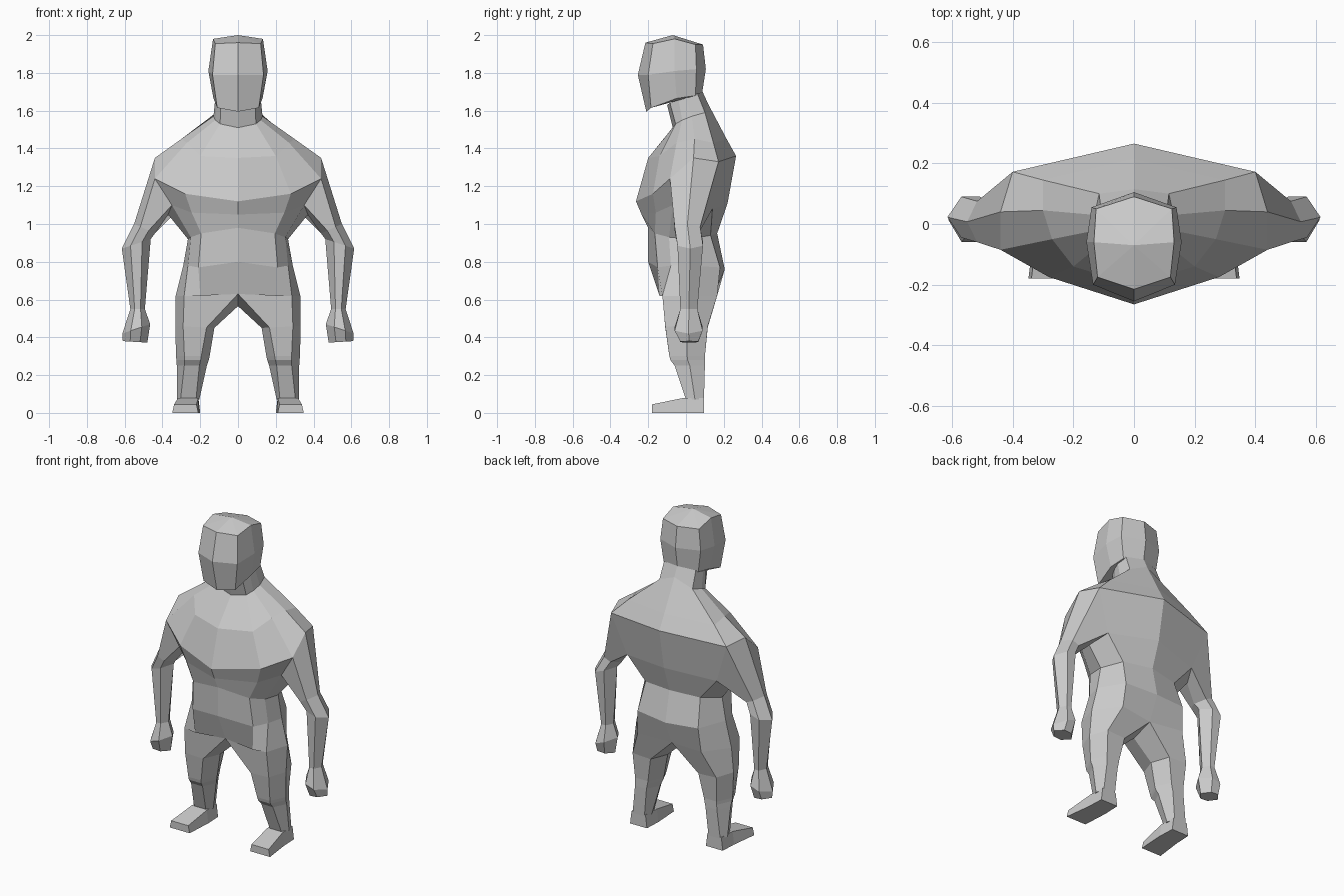
import bpy, bmesh


def loft(name, rings, cap_start=True, cap_end=True):
    """Skin closed rings of equal point count into a flat-shaded object."""
    bm = bmesh.new()
    vs = [[bm.verts.new(p) for p in r] for r in rings]
    n = len(vs[0])
    for a, b in zip(vs, vs[1:]):
        for i in range(n):
            j = (i + 1) % n
            bm.faces.new((a[i], a[j], b[j], b[i]))
    if cap_start:
        bm.faces.new(vs[0])
    if cap_end:
        bm.faces.new(vs[-1])
    bmesh.ops.remove_doubles(bm, verts=bm.verts, dist=0.0005)
    bmesh.ops.recalc_face_normals(bm, faces=bm.faces)
    me = bpy.data.meshes.new(name)
    bm.to_mesh(me)
    bm.free()
    ob = bpy.data.objects.new(name, me)
    bpy.context.collection.objects.link(ob)
    return ob


def full(half):
    """Complete a half ring (front centre -> back centre) across x = 0."""
    return half + [(-x, y, z) for x, y, z in half[-2:0:-1]]


def hexa(x0, x1, y0, y1, z0, z1, c=0.3):
    """Six-sided limb ring, pointed inwards and outwards; z runs z0 (inner) to z1."""
    def at(t, y):
        return (x0 + (x1 - x0) * t, y, z0 + (z1 - z0) * t)
    ym = (y0 + y1) / 2
    return [at(c, y0), at(1 - c, y0), at(1, ym), at(1 - c, y1), at(c, y1), at(0, ym)]


def both(name, rings, **kw):
    """Build a limb on both sides."""
    for side, s in (("right", 1), ("left", -1)):
        loft(f"{side}_{name}", [[(s * x, y, z) for x, y, z in r] for r in rings], **kw)


# Head: chin, cheek and brow rings closing to a crown point
head = [
    [(0, -.21, 1.595), (.11, -.185, 1.615), (.13, -.05, 1.665), (.12, .05, 1.68), (0, .085, 1.69)],
    [(0, -.255, 1.79), (.135, -.2, 1.79), (.157, -.06, 1.81), (.14, .055, 1.82), (0, .105, 1.82)],
    [(0, -.215, 1.96), (.12, -.175, 1.955), (.132, -.06, 1.98), (.125, .05, 1.95), (0, .09, 1.95)],
    [(0, -.07, 2.0)] * 5,
]
loft("head", [full(r) for r in head], cap_end=False)

# Neck and shoulders
neck = [
    [(0, -.1, 1.63), (.09, -.085, 1.64), (.11, -.04, 1.66), (.12, .0, 1.67), (.11, .06, 1.69), (0, .088, 1.7)],
    [(0, -.07, 1.51), (.095, -.055, 1.53), (.12, -.02, 1.55), (.13, .03, 1.57), (.115, .1, 1.59), (0, .115, 1.64)],
    [(0, -.2, 1.35), (.2, -.14, 1.36), (.27, -.05, 1.43), (.3, .045, 1.45), (.3, .145, 1.43), (0, .215, 1.45)],
]
# Chest and ribs
chest = [
    [(0, -.265, 1.12), (.28, -.175, 1.16), (.44, -.085, 1.24), (.44, .04, 1.35), (.4, .172, 1.33), (0, .265, 1.36)],
    [(0, -.235, 1.05), (.245, -.16, 1.06), (.35, -.07, 1.1), (.37, .03, 1.05), (.31, .14, 1.08), (0, .22, 1.11)],
]
# Waist, hips and crotch
hips = [
    [(0, -.2, .98), (.195, -.165, .95), (.25, -.09, .93), (.265, .02, .92), (.19, .13, .94), (0, .165, .95)],
    [(0, -.2, .8), (.21, -.15, .77), (.265, -.08, .78), (.29, .02, .78), (.21, .18, .77), (0, .205, .76)],
    [(0, -.125, .63), (.2, -.14, .62), (.285, -.125, .62), (.33, .02, .62), (.22, .165, .62), (0, .14, .61)],
]
loft("torso", [full(r) for r in neck + chest + hips], cap_start=False, cap_end=False)

# Legs: thigh, knee ledge, shin, ankle
thigh_top = [(0, -.125, .63), (.285, -.125, .62), (.33, .02, .62), (.22, .165, .62), (0, .14, .61), (0, 0, .565)]
legs = [thigh_top,
        hexa(.125, .332, -.11, .115, .45, .46, .2),
        hexa(.15, .328, -.088, .1, .3, .3, .25),
        hexa(.155, .326, -.083, .1, .28, .28, .25),
        hexa(.165, .324, -.06, .1, .25, .25, .25),
        hexa(.205, .322, 0, .095, .07, .07, .15)]
both("leg", legs, cap_start=False)


def foot_ring(x0, x1, y, h):
    return [(x0, y, 0), (x1, y, 0), (x1 - .01, y, h), (x0 + .01, y, h)]


# Feet: heel, instep, toe
both("foot", [foot_ring(.205, .322, .095, .08),
              foot_ring(.2, .327, -.01, .08),
              foot_ring(.21, .348, -.18, .045)])

# Arms: shoulder, upper arm, elbow, wrist
shoulder = [(.35, -.07, 1.1), (.44, -.085, 1.24), (.44, .04, 1.35), (.4, .172, 1.33), (.31, .14, 1.08), (.37, .03, 1.05)]
arms = [shoulder,
        hexa(.44, .55, -.06, .075, .95, 1.0),
        hexa(.462, .615, -.045, .09, .92, .87),
        hexa(.493, .57, -.03, .06, .55, .55)]
both("arm", arms, cap_start=False, cap_end=False)

# Hands: wrist, knuckles, blunt fist end
both("hand", [arms[-1],
              hexa(.465, .612, -.06, .088, .47, .42),
              hexa(.48, .61, -.03, .065, .372, .38)], cap_start=False)
